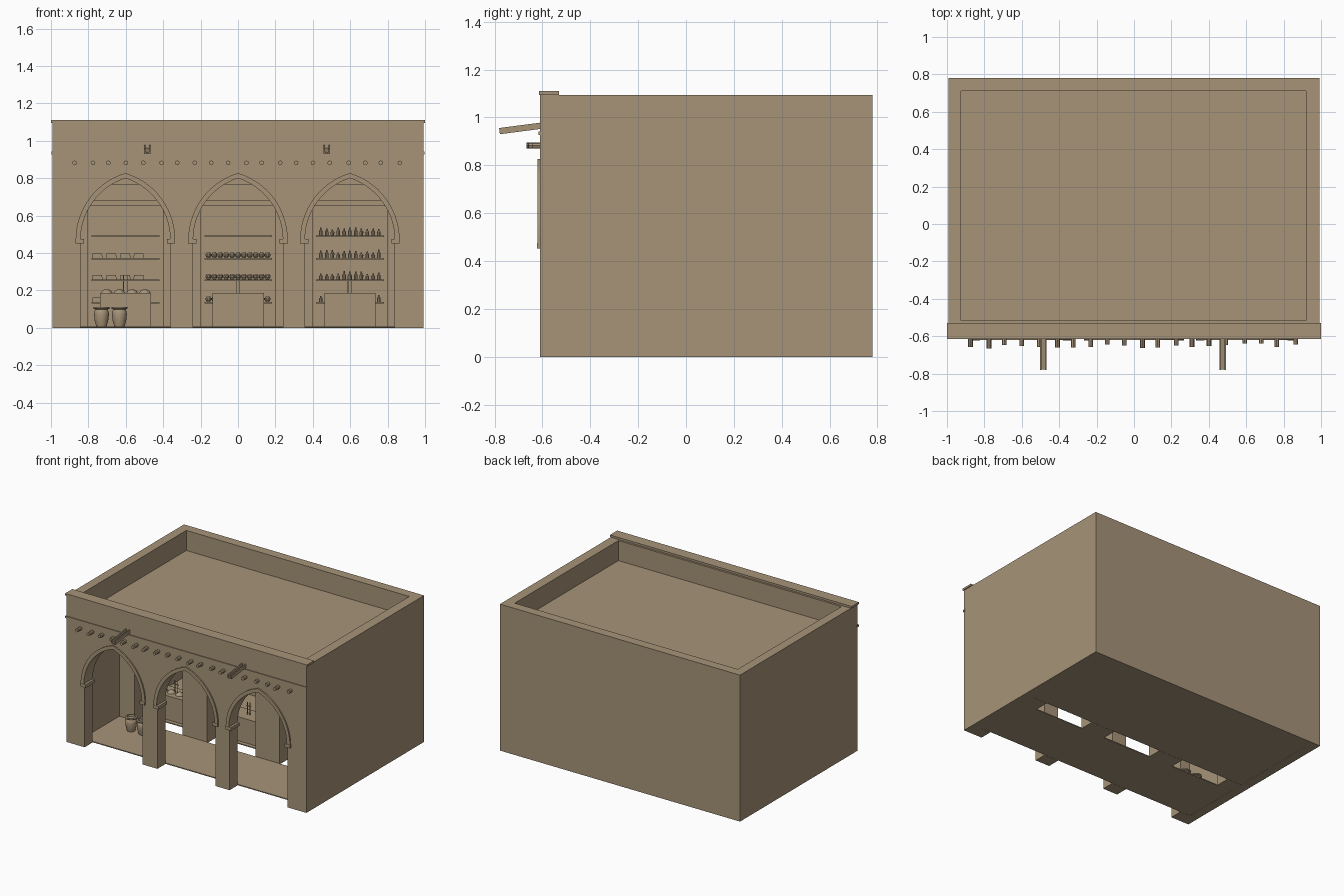
import bpy, bmesh, math, random
from mathutils import Matrix

if "Cube" in bpy.data.objects:
    bpy.data.objects.remove(bpy.data.objects["Cube"])

random.seed(4)
mat = bpy.data.materials.new("sandstone_plaster")
mat.diffuse_color = (0.385, 0.295, 0.19, 1)
mat.use_nodes = True
mat.node_tree.nodes["Principled BSDF"].inputs["Base Color"].default_value = mat.diffuse_color

BAYS = (-0.602, 0.0, 0.598)
FRONT, BACK, SIDE = -0.61, 0.78, 0.993


def finish(name, bm, smooth=False):
    bmesh.ops.recalc_face_normals(bm, faces=bm.faces)
    me = bpy.data.meshes.new(name)
    bm.to_mesh(me)
    bm.free()
    me.materials.append(mat)
    ob = bpy.data.objects.new(name, me)
    bpy.context.collection.objects.link(ob)
    if smooth:
        bpy.context.view_layer.objects.active = ob
        ob.select_set(True)
        bpy.ops.object.shade_smooth_by_angle()
        ob.select_set(False)
    return ob


def add_box(bm, x0, x1, y0, y1, z0, z1):
    m = Matrix.Translation(((x0 + x1) / 2, (y0 + y1) / 2, (z0 + z1) / 2))
    m = m @ Matrix.Diagonal((x1 - x0, y1 - y0, z1 - z0, 1))
    bmesh.ops.create_cube(bm, size=1, matrix=m)


def box(name, *dims):
    bm = bmesh.new()
    add_box(bm, *dims)
    return finish(name, bm)


def slab(name, pts, y0, y1):
    """Extrude an outline in x and z from y0 to y1."""
    bm = bmesh.new()
    f = bm.faces.new([bm.verts.new((x, y0, z)) for x, z in pts])
    r = bmesh.ops.extrude_face_region(bm, geom=[f])
    for v in r["geom"]:
        if isinstance(v, bmesh.types.BMVert):
            v.co.y = y1
    return finish(name, bm)


def add_lathe(bm, profile, x, y, z, n=12):
    """Turn a radius and height profile about a vertical axis."""
    rings = [[bm.verts.new((x + r * math.cos(2 * math.pi * i / n),
                            y + r * math.sin(2 * math.pi * i / n), z + h))
              for i in range(n)] for r, h in profile]
    for a, b in zip(rings, rings[1:]):
        for i in range(n):
            bm.faces.new((a[i], a[(i + 1) % n], b[(i + 1) % n], b[i]))
    bm.faces.new(rings[0])
    bm.faces.new(rings[-1])


# two-centred pointed arch
SPRING, HALF, RAD = 0.47, 0.24, 0.347
OFF = RAD - HALF


def arch(cx, r, n=14):
    """Points from the left springing over the apex to the right springing."""
    end = math.acos(OFF / r)
    left = [(OFF - r * math.cos(end * i / n), SPRING + r * math.sin(end * i / n))
            for i in range(n + 1)]
    return [(cx + x, z) for x, z in left] + [(cx - x, z) for x, z in left[-2::-1]]


# arcaded front wall
outline = [(-SIDE, 0)]
for c in BAYS:
    outline += [(c - HALF, 0)] + arch(c, RAD) + [(c + HALF, 0)]
outline += [(SIDE, 0), (SIDE, 1.095), (-SIDE, 1.095)]
slab("arcade_wall", outline, FRONT, -0.515)

# side and back walls rising into the parapet
box("left_wall", -SIDE, -0.925, -0.515, BACK, 0, 1.095)
box("right_wall", 0.92, SIDE, -0.515, BACK, 0, 1.095)
box("back_wall", -0.925, 0.92, 0.71, BACK, 0, 1.095)

# inner shop front with three doorways
outline = [(-0.925, 0)]
for c in BAYS:
    outline += [(c - 0.2, 0), (c - 0.2, 0.65), (c + 0.2, 0.65), (c + 0.2, 0)]
outline += [(0.92, 0), (0.92, 0.765), (-0.925, 0.765)]
slab("shop_front_wall", outline, -0.08, 0.03)

# floors with a gap under the shop front, and the roof
box("porch_floor", -0.925, 0.92, -0.515, -0.08, 0.001, 0.008)
box("shop_floor", -0.925, 0.92, 0.03, 0.71, 0.001, 0.008)
box("roof_slab", -0.925, 0.92, -0.515, 0.71, 0.765, 0.945)

# coping and string course
box("front_coping", -1.0, 1.0, -0.615, -0.53, 1.095, 1.11)
box("string_course", -0.998, 0.998, -0.616, -0.6, 0.927, 0.942)

for i, c in enumerate(BAYS):
    n = str(i + 1)
    # raised arch band with capitals
    slab("arch_band_" + n, arch(c, RAD + 0.026) + arch(c, RAD)[::-1], -0.62, -0.6)
    for s in (-1, 1):
        a, b = sorted((c + s * 0.222, c + s * 0.266))
        box("capital_" + n, a, b, -0.622, -0.52, 0.452, 0.476)
    # door lintel, counter and balance scale
    box("lintel_" + n, c - 0.225, c + 0.225, -0.095, -0.07, 0.65, 0.68)
    box("counter_" + n, c - 0.135, c + 0.138, 0.06, 0.2, 0.008, 0.187)
    bm = bmesh.new()
    for s in (-0.01, 0.01):
        add_box(bm, c + s - 0.002, c + s + 0.002, 0.125, 0.13, 0.187, 0.28)
    add_box(bm, c - 0.022, c + 0.022, 0.125, 0.13, 0.25, 0.254)
    finish("scale_" + n, bm)
    # shelves on the back wall
    bm = bmesh.new()
    for z in (0.135, 0.255, 0.37, 0.49):
        add_box(bm, c - 0.18, c + 0.182, 0.62, 0.71, z - 0.004, z + 0.004)
    finish("shelves_" + n, bm)

# folded cloth on the left shelves
bm = bmesh.new()
for z in (0.139, 0.259, 0.374):
    for k in range(4):
        x = BAYS[0] - 0.15 + 0.074 * k
        add_box(bm, x - 0.028, x + 0.028, 0.635, 0.69, z, z + 0.012)
        add_box(bm, x - 0.025, x + 0.026, 0.64, 0.685, z + 0.012, z + 0.023)
finish("folded_cloth", bm)

# round jars on the middle shelves
bm = bmesh.new()
for z in (0.139, 0.259, 0.374):
    for k in range(11):
        add_lathe(bm, [(0.008, 0), (0.015, 0.01), (0.015, 0.02), (0.008, 0.03)],
                  -0.158 + 0.0316 * k, 0.66, z, 10)
finish("round_jars", bm, True)

# bottles on the right shelves
bm = bmesh.new()
for z in (0.139, 0.259, 0.374, 0.494):
    for k in range(11):
        h = random.uniform(0.026, 0.045)
        add_lathe(bm, [(0.009, 0), (0.01, h * 0.55), (0.004, h * 0.75), (0.004, h)],
                  BAYS[2] - 0.155 + 0.031 * k, 0.66, z, 8)
finish("bottles", bm, True)

# heaps of goods on the left counter
bm = bmesh.new()
for k in range(4):
    add_lathe(bm, [(0.03, 0), (0.024, 0.01), (0.008, 0.02)],
              BAYS[0] - 0.1 + 0.068 * k, 0.12, 0.187, 10)
finish("counter_goods", bm, True)

# storage jars on the porch
for x in (-0.73, -0.634):
    bm = bmesh.new()
    add_lathe(bm, [(0.028, 0), (0.036, 0.03), (0.04, 0.065), (0.037, 0.082),
                   (0.031, 0.09), (0.042, 0.094), (0.042, 0.102), (0.03, 0.104),
                   (0.028, 0.09)], x, -0.22, 0.008, 20)
    finish("storage_jar", bm, True)

# projecting roof beam ends
bm = bmesh.new()
for k in range(20):
    x = -0.87 + 1.73 * k / 19 + random.uniform(-0.006, 0.006)
    tip = random.uniform(-0.667, -0.637)
    m = Matrix.Translation((x, (tip - 0.56) / 2, 0.882)) @ Matrix.Rotation(math.pi / 2, 4, "X")
    bmesh.ops.create_cone(bm, cap_ends=True, segments=8, radius1=0.0125,
                          radius2=0.0125, depth=-0.56 - tip, matrix=m)
finish("beam_ends", bm)

# sloping open rain spouts
for x in (-0.485, 0.475):
    bm = bmesh.new()
    add_box(bm, -0.016, 0.016, -0.1, 0.1, -0.013, -0.005)
    for s in (-0.0135, 0.0135):
        add_box(bm, s - 0.004, s + 0.004, -0.1, 0.1, -0.013, 0.013)
    bm.transform(Matrix.Translation((x, -0.68, 0.956)) @ Matrix.Rotation(0.13, 4, "X"))
    finish("rain_spout", bm)
